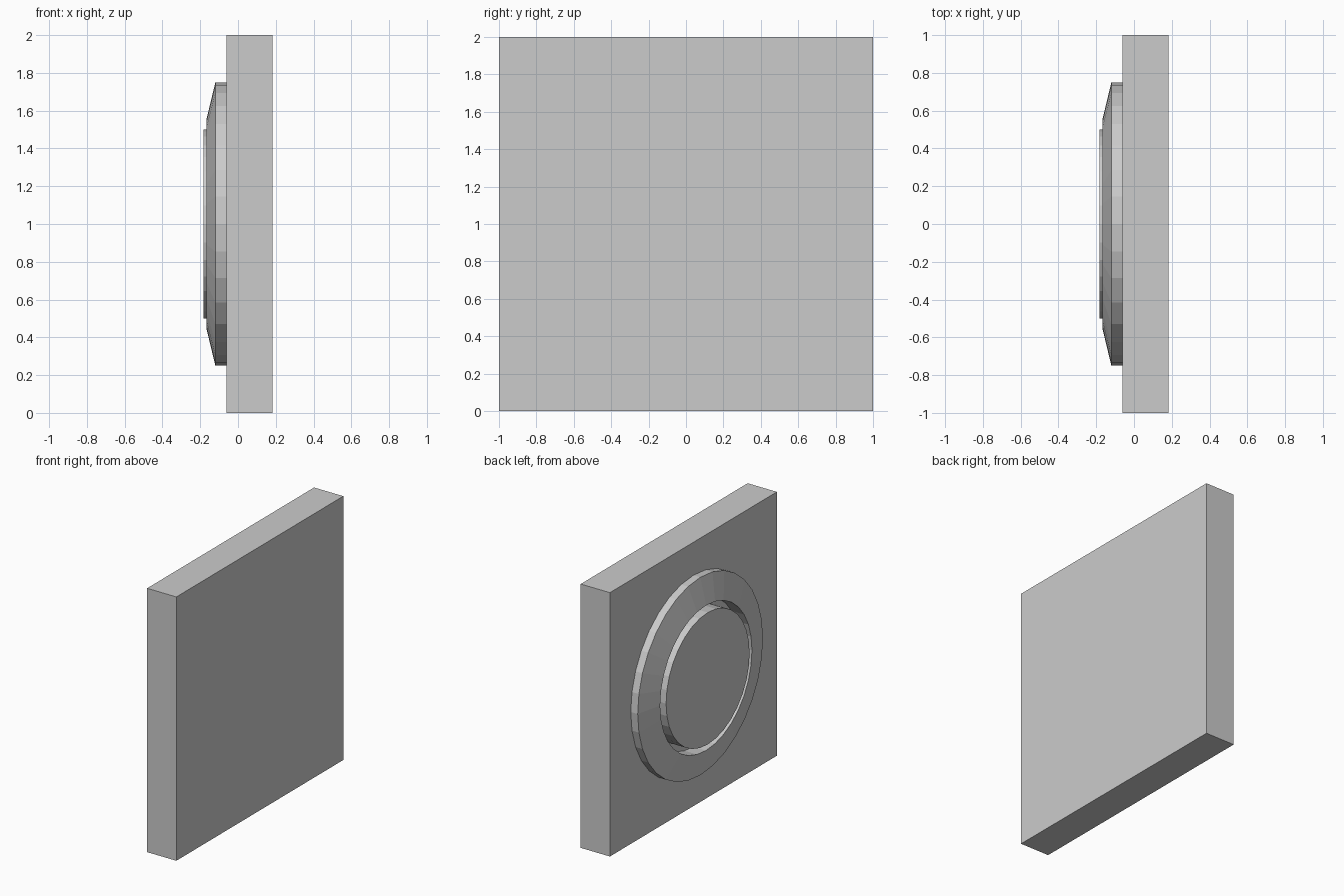
import bpy, bmesh
from math import sin, cos, pi

if "Cube" in bpy.data.objects:
    bpy.data.objects.remove(bpy.data.objects["Cube"])

SIDES = 32
FACE_X = -0.062   # slab face that carries the round parts
BACK_X = 0.183


def finish(name, bm):
    bmesh.ops.recalc_face_normals(bm, faces=bm.faces)
    mesh = bpy.data.meshes.new(name)
    bm.to_mesh(mesh)
    bm.free()
    obj = bpy.data.objects.new(name, mesh)
    bpy.context.collection.objects.link(obj)
    return obj


def turned(name, profile, closed=False):
    """Turn (x, radius) points around the x axis at z = 1."""
    bm = bmesh.new()
    rings = [[bm.verts.new((x, r * cos(2 * pi * i / SIDES),
                            1 + r * sin(2 * pi * i / SIDES)))
              for i in range(SIDES)] for x, r in profile]
    pairs = list(zip(rings, rings[1:]))
    if closed:
        pairs.append((rings[-1], rings[0]))
    else:
        bm.faces.new(rings[0])
        bm.faces.new(rings[-1])
    for a, b in pairs:
        for i in range(SIDES):
            j = (i + 1) % SIDES
            bm.faces.new((a[i], a[j], b[j], b[i]))
    return finish(name, bm)


# Square slab
bm = bmesh.new()
bmesh.ops.create_cube(bm, size=1)
bmesh.ops.scale(bm, vec=(BACK_X - FACE_X, 2, 2), verts=bm.verts)
bmesh.ops.translate(bm, vec=((BACK_X + FACE_X) / 2, 0, 1), verts=bm.verts)
finish("slab", bm)

# Bevelled ring with an open middle
turned("bevelled_ring", [(FACE_X, 0.75), (-0.12, 0.75),
                         (-0.168, 0.55), (FACE_X, 0.55)], closed=True)

# Flat button inside the ring, leaving a narrow groove
turned("button", [(FACE_X, 0.5), (-0.183, 0.5)])
